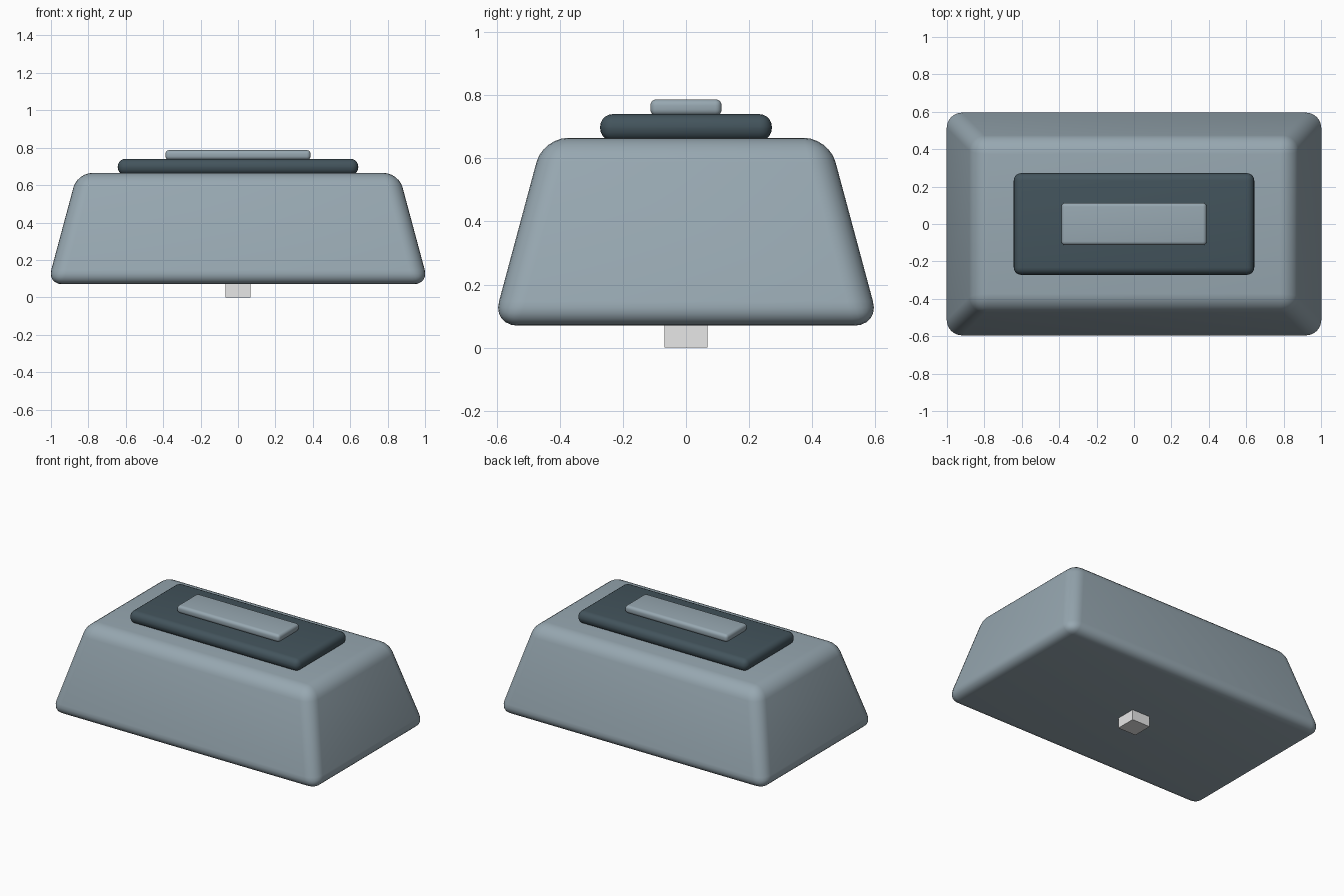
import bpy
import bmesh
import math

cube = bpy.data.objects.get("Cube")
if cube:
    bpy.data.objects.remove(cube, do_unlink=True)


def material(name, rgb):
    mat = bpy.data.materials.new(name)
    mat.use_nodes = True
    color = (*rgb, 1.0)
    mat.diffuse_color = color
    mat.node_tree.nodes["Principled BSDF"].inputs["Base Color"].default_value = color
    return mat


def block(name, bottom, top, z0, z1, mat, round_width=0.0, segments=5):
    """Box tapering between two half sizes (x, y), with optionally rounded edges."""
    bm = bmesh.new()
    bmesh.ops.create_cube(bm, size=2)
    for v in bm.verts:
        hx, hy = top if v.co.z > 0 else bottom
        v.co = (v.co.x * hx, v.co.y * hy, z1 if v.co.z > 0 else z0)
    mesh = bpy.data.meshes.new(name)
    bm.to_mesh(mesh)
    bm.free()
    mesh.materials.append(mat)
    obj = bpy.data.objects.new(name, mesh)
    bpy.context.collection.objects.link(obj)
    if round_width:
        bevel = obj.modifiers.new("rounded_edges", "BEVEL")
        bevel.width = round_width
        bevel.segments = segments
        bevel.limit_method = "NONE"
        bpy.ops.object.select_all(action="DESELECT")
        bpy.context.view_layer.objects.active = obj
        obj.select_set(True)
        bpy.ops.object.modifier_apply(modifier=bevel.name)
        bpy.ops.object.shade_smooth_by_angle(angle=math.radians(40))
    return obj


grey = material("blue_grey", (0.31, 0.39, 0.44))
dark = material("dark_slate", (0.056, 0.088, 0.107))
pale = material("pale_grey", (0.8, 0.8, 0.8))

# Tapered body
block("body", (1.019, 0.613), (0.859, 0.453), 0.07, 0.665, grey, 0.08, 6)
# Dark plate and raised bar on top
block("top_plate", (0.643, 0.272), (0.643, 0.272), 0.655, 0.74, dark, 0.04)
block("top_bar", (0.388, 0.113), (0.388, 0.113), 0.735, 0.787, grey, 0.02)
# Square peg underneath
block("peg", (0.068, 0.068), (0.068, 0.068), 0.0, 0.1, pale)
